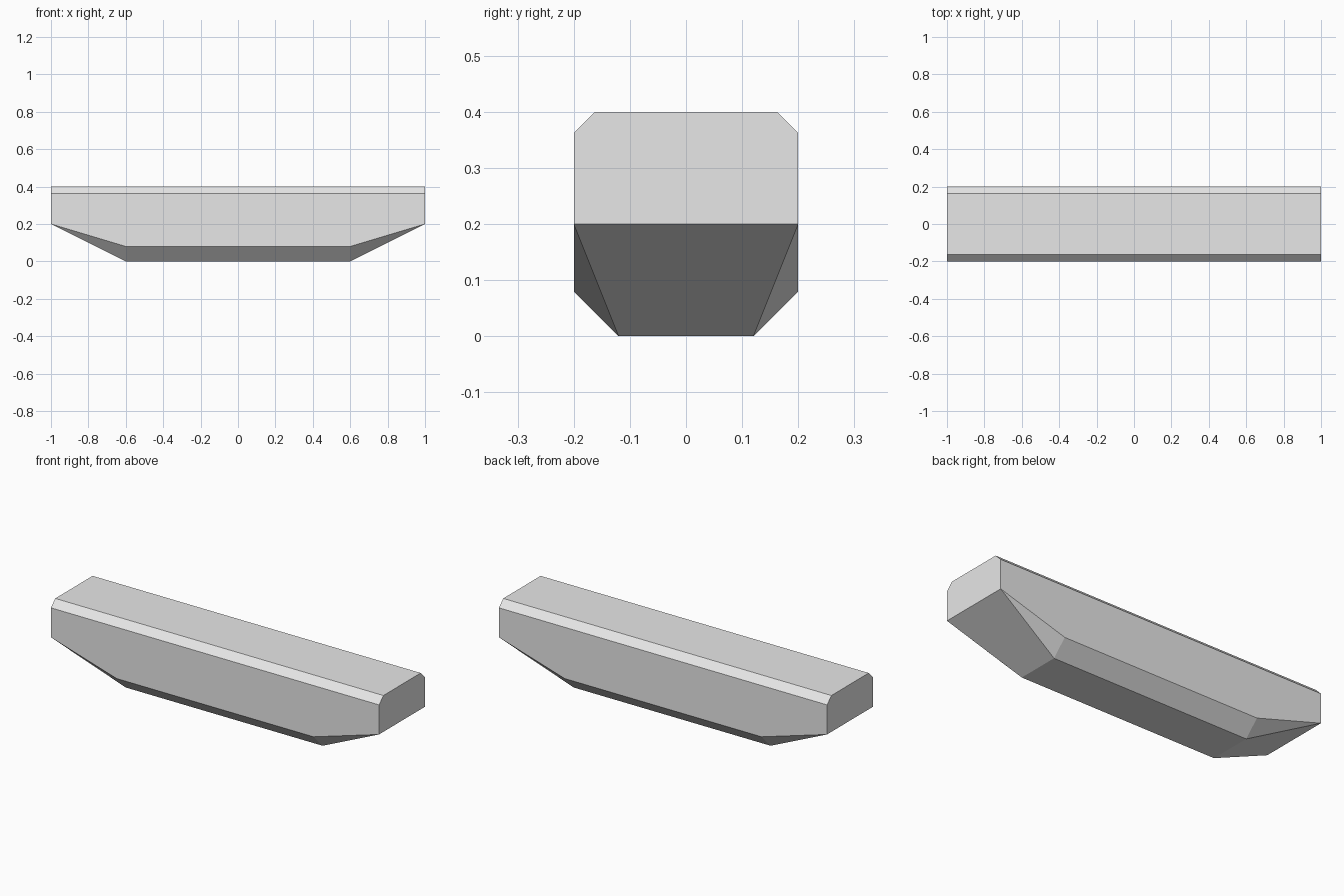
import bpy, bmesh, math

if "Cube" in bpy.data.objects:
    bpy.data.objects.remove(bpy.data.objects["Cube"])

# Corner points of one quarter of the body, mirrored in x and y
QUARTER = [
    (1.0, 0.1625, 0.4),     # top chamfer, inner edge
    (1.0, 0.2, 0.3625),     # top chamfer, outer edge
    (1.0, 0.2, 0.2),        # lower end corner
    (0.6, 0.2, 0.08),       # lower chamfer, outer edge
    (0.6, 0.12, 0.0),       # flat underside corner
]

grey = bpy.data.materials.new("light_grey")
grey.diffuse_color = (0.8, 0.8, 0.8, 1.0)
grey.use_nodes = True
grey.node_tree.nodes["Principled BSDF"].inputs["Base Color"].default_value = grey.diffuse_color

# Body: convex hull of the mirrored corners, merged into flat faces
bm = bmesh.new()
for sx in (-1, 1):
    for sy in (-1, 1):
        for x, y, z in QUARTER:
            bm.verts.new((sx * x, sy * y, z))
bmesh.ops.convex_hull(bm, input=bm.verts[:])
bmesh.ops.dissolve_limit(bm, angle_limit=math.radians(1),
                         verts=bm.verts[:], edges=bm.edges[:])
bmesh.ops.recalc_face_normals(bm, faces=bm.faces[:])

mesh = bpy.data.meshes.new("chamfered_beam")
bm.to_mesh(mesh)
bm.free()
mesh.materials.append(grey)
beam = bpy.data.objects.new("chamfered_beam", mesh)
bpy.context.collection.objects.link(beam)
